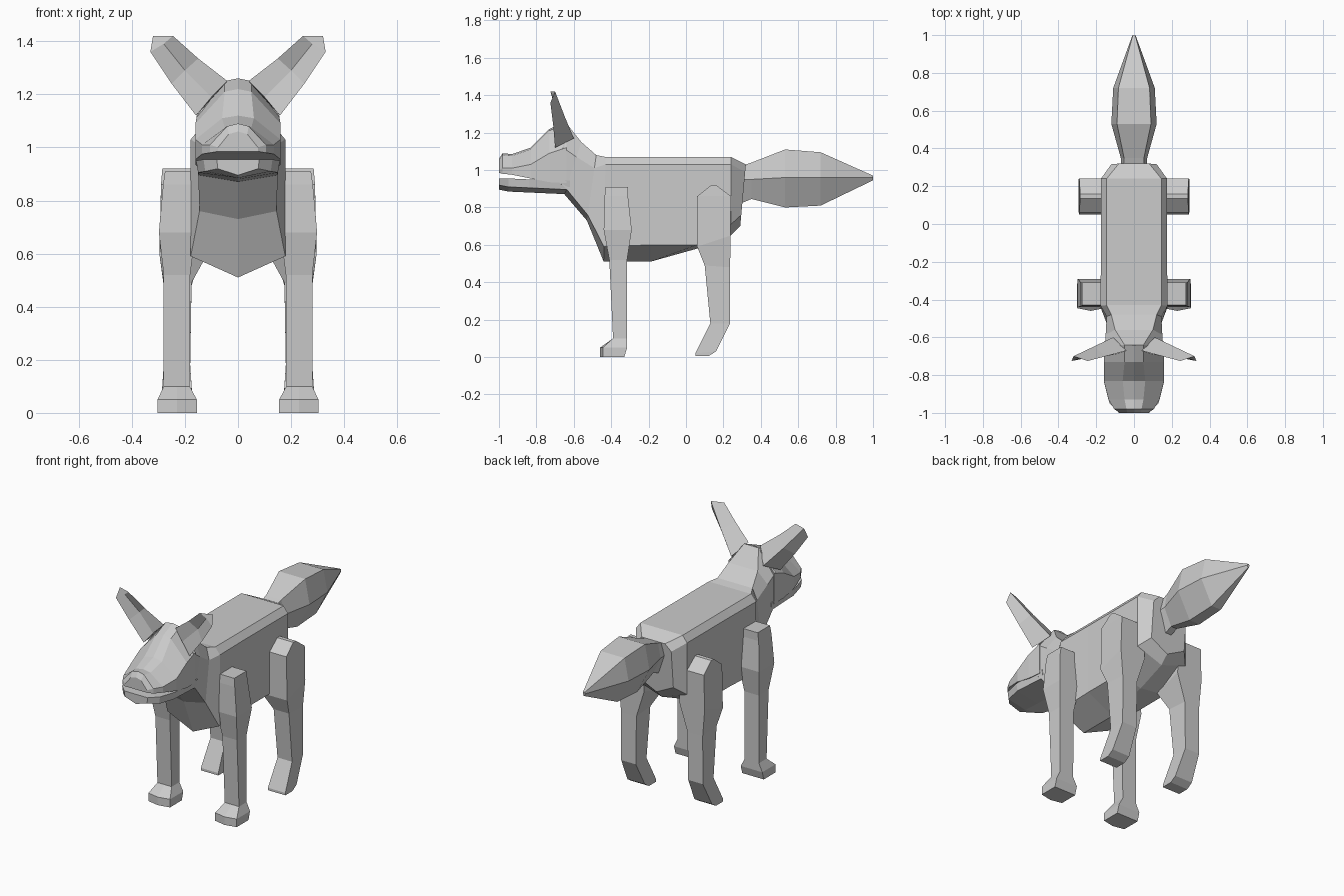
import bpy, bmesh

fur = bpy.data.materials.new("grey_fur")
fur.diffuse_color = (0.6, 0.6, 0.6, 1)


def loft(name, rings):
    """Skin a list of equal-length point rings and cap both ends."""
    bm = bmesh.new()
    vs = [[bm.verts.new(p) for p in r] for r in rings]
    n = len(rings[0])
    for a, b in zip(vs, vs[1:]):
        for i in range(n):
            j = (i + 1) % n
            bm.faces.new((a[i], a[j], b[j], b[i]))
    bm.faces.new(vs[0])
    bm.faces.new(vs[-1])
    bmesh.ops.recalc_face_normals(bm, faces=bm.faces)
    me = bpy.data.meshes.new(name)
    bm.to_mesh(me)
    bm.free()
    me.materials.append(fur)
    ob = bpy.data.objects.new(name, me)
    bpy.context.collection.objects.link(ob)
    return ob


def mirrored(half):
    """Close a half ring (x >= 0) with its mirror image."""
    return half + [(-x, y, z) for x, y, z in reversed(half) if x > 0]


# Body and neck: y at top, y at keel, top half width, half width,
# then heights of top, shoulder edge, lower edge, keel
body = []
for yt, yk, wt, w, zt, zs, zl, zk in [
        (0.32, 0.29, 0.08, 0.12, 1.03, 0.99, 0.76, 0.70),
        (0.24, 0.24, 0.145, 0.175, 1.07, 1.03, 0.71, 0.65),
        (0.06, 0.06, 0.145, 0.175, 1.07, 1.03, 0.60, 0.58),
        (-0.19, -0.19, 0.145, 0.175, 1.07, 1.03, 0.60, 0.51),
        (-0.43, -0.44, 0.145, 0.178, 1.07, 1.03, 0.59, 0.51),
        (-0.48, -0.53, 0.12, 0.145, 1.08, 1.01, 0.76, 0.73),
        (-0.56, -0.65, 0.10, 0.15, 1.15, 1.07, 0.90, 0.87),
        (-0.64, -0.69, 0.05, 0.155, 1.25, 1.12, 0.94, 0.90)]:
    def at(x, z):
        return (x, yt + (yk - yt) * (zt - z) / (zt - zk), z)
    body.append(mirrored([at(0, zt), at(wt, zt), at(w, zs), at(w, zl), at(0, zk)]))
loft("body", body)

# Skull and upper muzzle: y, top half width, half width, top, cheek, lip heights
head = []
for y, wt, w, zt, zs, zl in [
        (-0.64, 0.05, 0.155, 1.25, 1.12, 0.93),
        (-0.73, 0.05, 0.16, 1.21, 1.09, 0.935),
        (-0.83, 0.06, 0.16, 1.11, 1.03, 0.955),
        (-0.93, 0.05, 0.135, 1.075, 1.01, 0.975),
        (-0.98, 0.04, 0.105, 1.08, 1.01, 0.98),
        (-1.0, 0.035, 0.075, 1.05, 1.0, 0.985)]:
    head.append(mirrored([(0, y, zt + 0.01), (wt, y, zt), (w, y, zs), (w, y, zl), (0, y, zl)]))
loft("head", head)

# Lower jaw: y, half width, top and bottom heights
jaw = []
for y, w, zt, zb in [(-1.0, 0.08, 0.955, 0.91), (-0.95, 0.13, 0.955, 0.90),
                     (-0.84, 0.158, 0.95, 0.895), (-0.62, 0.155, 0.945, 0.885)]:
    jaw.append(mirrored([(0, y, zt), (w, y, zt), (w * 0.95, y, zb + 0.01), (0, y, zb - 0.015)]))
loft("lower_jaw", jaw)

# Tail: y, half width, top, middle, bottom heights
tail = []
for y, w, zt, zm, zb in [(0.29, 0.07, 1.02, 0.95, 0.82), (0.35, 0.07, 1.04, 0.95, 0.845),
                         (0.53, 0.12, 1.11, 0.96, 0.80), (0.72, 0.11, 1.095, 0.96, 0.81),
                         (1.0, 0.008, 0.97, 0.96, 0.945)]:
    tail.append(mirrored([(w * 0.75, y, zt), (w, y, zm), (w * 0.3, y, zb)]))
loft("tail", tail)

for side, s in (("left", 1), ("right", -1)):
    # Ear: inner edge, back ridge, outer edge, hollow front
    ear = [
        [(0.04, -0.67, 1.25), (0.11, -0.60, 1.17), (0.158, -0.70, 1.12), (0.10, -0.69, 1.19)],
        [(0.15, -0.70, 1.335), (0.215, -0.65, 1.29), (0.25, -0.71, 1.24), (0.20, -0.68, 1.29)],
        [(0.245, -0.725, 1.42), (0.32, -0.70, 1.42), (0.33, -0.725, 1.36), (0.28, -0.71, 1.39)]]
    loft(side + "_ear", [[(s * x, y, z) for x, y, z in r] for r in ear])

    # Front leg: height, inner x, outer x, back y, front y, front middle y
    leg = []
    for z, x0, x1, yb, yf, ym in [
            (0.91, 0.16, 0.275, -0.31, -0.43, -0.43),
            (0.86, 0.16, 0.282, -0.31, -0.435, -0.435),
            (0.68, 0.16, 0.298, -0.29, -0.44, -0.44),
            (0.52, 0.18, 0.28, -0.315, -0.41, -0.41),
            (0.10, 0.182, 0.28, -0.315, -0.39, -0.39),
            (0.05, 0.155, 0.303, -0.315, -0.445, -0.46),
            (0.0, 0.155, 0.303, -0.33, -0.445, -0.46)]:
        leg.append([(s * x0, yb, z), (s * x1, yb, z), (s * x1, yf, z),
                    (s * (x0 + x1) / 2, ym, z), (s * x0, yf, z)])
    loft(side + "_front_leg", leg)

    # Hind leg: front y, front z, back y, back z, inner x, outer x
    leg = []
    for yf, zf, yb, zb, x0, x1 in [
            (0.135, 0.92, 0.16, 0.92, 0.14, 0.285),
            (0.06, 0.86, 0.24, 0.86, 0.14, 0.29),
            (0.06, 0.59, 0.238, 0.65, 0.12, 0.295),
            (0.10, 0.49, 0.236, 0.48, 0.175, 0.28),
            (0.13, 0.18, 0.235, 0.18, 0.18, 0.28),
            (0.05, 0.02, 0.16, 0.03, 0.17, 0.29),
            (0.05, 0.005, 0.12, 0.005, 0.17, 0.29)]:
        leg.append([(s * x0, yf, zf), (s * x1, yf, zf), (s * x1, yb, zb), (s * x0, yb, zb)])
    loft(side + "_hind_leg", leg)
